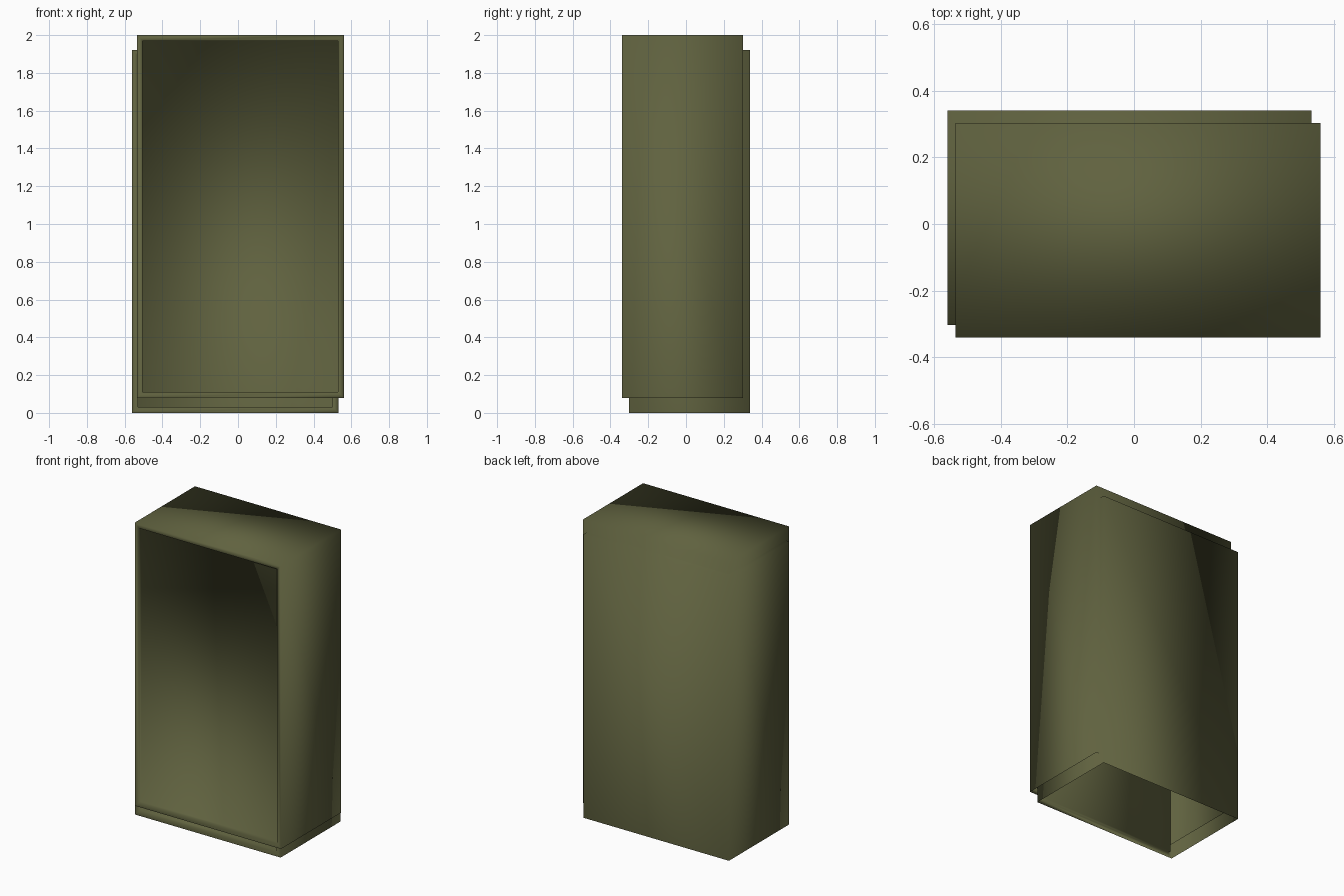
import bpy, bmesh

if "Cube" in bpy.data.objects:
    bpy.data.objects.remove(bpy.data.objects["Cube"])

olive = bpy.data.materials.new("dark olive")
olive.diffuse_color = (0.117, 0.122, 0.050, 1)
olive.use_nodes = True
olive.node_tree.nodes["Principled BSDF"].inputs["Base Color"].default_value = olive.diffuse_color


def shell(name, x0, x1, y0, y1, z0, z1):
    """Thin open-bottomed box with a shallow recessed panel in its front."""
    bm = bmesh.new()
    bmesh.ops.create_cube(bm, size=1)
    for v in bm.verts:
        v.co = (x1 if v.co.x > 0 else x0,
                y1 if v.co.y > 0 else y0,
                z1 if v.co.z > 0 else z0)
    bm.normal_update()
    front = [f for f in bm.faces if f.normal.y < -0.9]
    bottom = [f for f in bm.faces if f.normal.z < -0.9]
    # frame around the front, then push the panel back
    bmesh.ops.inset_region(bm, faces=front, thickness=0.043)
    ext = bmesh.ops.extrude_face_region(bm, geom=front)
    for g in ext["geom"]:
        if isinstance(g, bmesh.types.BMVert):
            g.co.y += 0.025
    bmesh.ops.delete(bm, geom=[f for f in front if f.is_valid], context='FACES_ONLY')
    # open underside
    bmesh.ops.delete(bm, geom=bottom, context='FACES_ONLY')
    for f in bm.faces:
        f.smooth = True
    me = bpy.data.meshes.new(name)
    bm.to_mesh(me)
    bm.free()
    me.materials.append(olive)
    ob = bpy.data.objects.new(name, me)
    bpy.context.collection.objects.link(ob)
    return ob


# two overlapping shells, slightly offset from one another
shell("front_case", -0.535, 0.56, -0.34, 0.303, 0.08, 2.0)
shell("rear_case", -0.56, 0.532, -0.303, 0.34, 0.0, 1.92)
